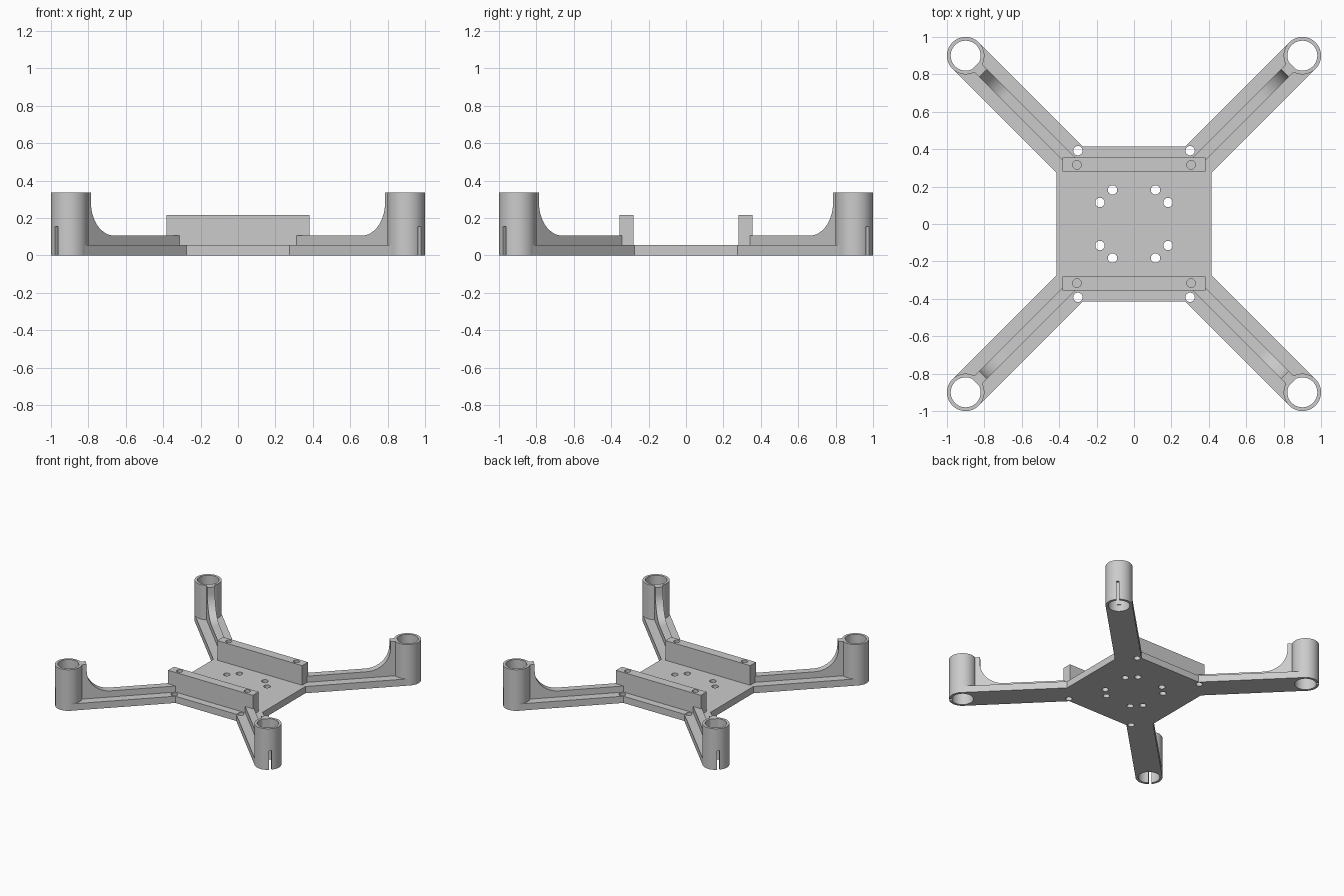
import bpy, bmesh, math
from mathutils import Matrix, Vector

cube = bpy.data.objects.get("Cube")
if cube:
    bpy.data.objects.remove(cube)

grey = bpy.data.materials.new("light grey plastic")
grey.use_nodes = True
grey.diffuse_color = (0.6, 0.6, 0.6, 1)
grey.node_tree.nodes["Principled BSDF"].inputs["Base Color"].default_value = (0.6, 0.6, 0.6, 1)

PLATE_TOP, TUBE_TOP = 0.055, 0.335
REACH = 0.9 * math.sqrt(2)      # distance from the middle to each motor tube
TUBE_R, BORE_R = 0.1, 0.08
SIGNS = [(1, 1), (-1, 1), (-1, -1), (1, -1)]


def make(name, bm):
    bmesh.ops.recalc_face_normals(bm, faces=bm.faces)
    mesh = bpy.data.meshes.new(name)
    bm.to_mesh(mesh)
    bm.free()
    mesh.materials.append(grey)
    obj = bpy.data.objects.new(name, mesh)
    bpy.context.scene.collection.objects.link(obj)
    return obj


def prism(name, points, direction):
    """Extrude a closed outline of 3D points along a direction."""
    bm = bmesh.new()
    face = bm.faces.new([bm.verts.new(p) for p in points])
    new = bmesh.ops.extrude_face_region(bm, geom=[face])["geom"]
    moved = [v for v in new if isinstance(v, bmesh.types.BMVert)]
    bmesh.ops.translate(bm, verts=moved, vec=Vector(direction))
    return make(name, bm)


def box(name, x0, x1, y0, y1, z0, z1):
    outline = [(x0, y0, z0), (x1, y0, z0), (x1, y1, z0), (x0, y1, z0)]
    return prism(name, outline, (0, 0, z1 - z0))


def cylinder(name, x, y, r, z0, z1, sides=64):
    bm = bmesh.new()
    bmesh.ops.create_cone(bm, cap_ends=True, segments=sides, radius1=r, radius2=r,
                          depth=z1 - z0, matrix=Matrix.Translation((x, y, (z0 + z1) / 2)))
    return make(name, bm)


def cut(obj, cutters):
    """Subtract the cutters, bake the result and remove the cutters."""
    for c in cutters:
        c.hide_render = True
        mod = obj.modifiers.new("cut", 'BOOLEAN')
        mod.operation, mod.solver, mod.object = 'DIFFERENCE', 'EXACT', c
    deps = bpy.context.evaluated_depsgraph_get()
    baked = bpy.data.meshes.new_from_object(obj.evaluated_get(deps))
    obj.modifiers.clear()
    obj.data = baked
    for c in cutters:
        bpy.data.objects.remove(c)


def turn(obj, angle):
    obj.data.transform(Matrix.Rotation(angle, 4, 'Z'))


parts = []

# Base plate with four diagonal arms in a single outline
outline = []
for k in range(4):
    rot = Matrix.Rotation(k * math.pi / 2, 3, 'Z')
    for p in [(0.415, 0.275), (0.97, 0.83), (0.83, 0.97), (0.275, 0.415)]:
        outline.append(rot @ Vector((*p, 0)))
plate = prism("base_plate_with_arms", outline, (0, 0, PLATE_TOP))
holes = []
for sx, sy in SIGNS:
    for x, y, r in [(0.115, 0.182, 0.025), (0.182, 0.115, 0.025),
                    (0.3, 0.392, 0.025), (0.9, 0.9, TUBE_R)]:
        holes.append(cylinder("hole_cutter", sx * x, sy * y, r, -0.1, 0.2,
                              64 if r == TUBE_R else 32))
cut(plate, holes)
parts.append(plate)

# Mounting bars with blind screw holes
for side, s in (("back", 1), ("front", -1)):
    y0, y1 = sorted((s * 0.28, s * 0.355))
    bar = box(side + "_mounting_bar", -0.383, 0.383, y0, y1, PLATE_TOP, 0.215)
    cut(bar, [cylinder("hole_cutter", sx * 0.305, s * 0.316, 0.023, 0.1, 0.3, 32)
              for sx in (1, -1)])
    parts.append(bar)

# Rib side profile: low spine, concave sweep, then upright against the tube
SPINE, UPRIGHT, SWEEP, HALF = 0.105, 1.141, 0.178, 0.029
profile = [(0.46, PLATE_TOP), (0.46, SPINE)]
for i in range(17):
    a = i / 16 * math.pi / 2
    profile.append((UPRIGHT - SWEEP + SWEEP * math.sin(a),
                    SPINE + SWEEP - SWEEP * math.cos(a)))
profile += [(UPRIGHT, TUBE_TOP), (1.198, TUBE_TOP), (1.198, PLATE_TOP)]

for k, corner in enumerate(("back_left", "back_right", "front_right", "front_left")):
    angle = math.pi / 4 + k * math.pi / 2

    rib = prism(corner + "_arm_rib", [(d, -HALF, z) for d, z in profile], (0, 2 * HALF, 0))
    turn(rib, angle)

    # Motor tube, open at both ends, with a slit on its outer side
    tube = cylinder(corner + "_motor_tube", REACH, 0, TUBE_R, 0, TUBE_TOP)
    cut(tube, [cylinder("bore_cutter", REACH, 0, BORE_R, -0.1, 0.5),
               box("slit_cutter", REACH + 0.05, REACH + 0.15, -0.01, 0.01, -0.1, 0.155)])
    turn(tube, angle)
    parts += [rib, tube]

# Smooth the round surfaces and keep the edges sharp
bpy.ops.object.select_all(action='DESELECT')
for p in parts:
    p.select_set(True)
bpy.context.view_layer.objects.active = parts[0]
bpy.ops.object.shade_smooth_by_angle(angle=math.radians(30))
